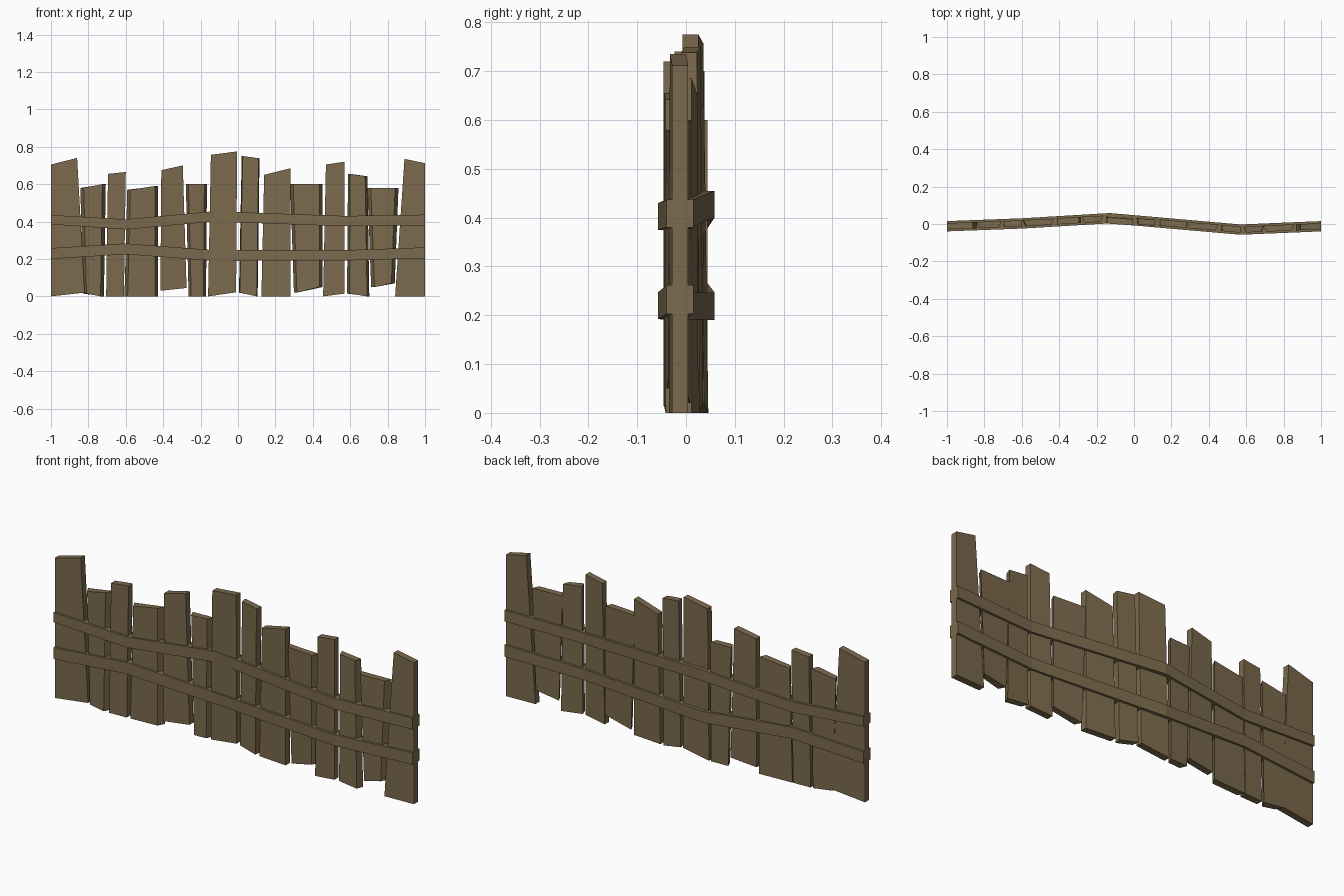
import bpy, bmesh

if "Cube" in bpy.data.objects:
    bpy.data.objects.remove(bpy.data.objects["Cube"])

wood = bpy.data.materials.new("weathered_brown_wood")
wood.diffuse_color = (0.2, 0.145, 0.075, 1)
wood.use_nodes = True
wood.node_tree.nodes["Principled BSDF"].inputs["Base Color"].default_value = wood.diffuse_color

# Gentle bend of the fence in plan: (x, y)
BEND = [(-1, -0.012), (-0.6, 0.003), (-0.13, 0.031), (0.57, -0.03), (1, -0.012)]


def bend_y(x):
    x = max(-1, min(1, x))
    for (x0, y0), (x1, y1) in zip(BEND, BEND[1:]):
        if x <= x1:
            return y0 + (y1 - y0) * (x - x0) / (x1 - x0)
    return BEND[-1][1]


def loft(name, rings):
    """Closed solid through a list of four-cornered rings."""
    bm = bmesh.new()
    rows = [[bm.verts.new(p) for p in r] for r in rings]
    for a, b in zip(rows, rows[1:]):
        for i in range(4):
            j = (i + 1) % 4
            bm.faces.new((a[i], a[j], b[j], b[i]))
    bm.faces.new(rows[0])
    bm.faces.new(rows[-1])
    bmesh.ops.recalc_face_normals(bm, faces=bm.faces)
    me = bpy.data.meshes.new(name)
    bm.to_mesh(me)
    bm.free()
    me.materials.append(wood)
    ob = bpy.data.objects.new(name, me)
    bpy.context.collection.objects.link(ob)
    return ob


def plank(name, bottom, top, flare, lean):
    """bottom/top: (x left, x right, z left, z right); flare widens the back."""
    t = 0.0165
    rings = []
    for (xl, xr, zl, zr), dy in ((bottom, 0), (top, lean)):
        yl, yr = bend_y(xl) + dy, bend_y(xr) + dy
        rings.append([(xl, yl - t, zl), (xr, yr - t, zr),
                      (xr + flare, yr + t, zr), (xl - flare, yl + t, zl)])
    loft(name, rings)


# Uneven planks, left to right: bottom edge, top edge, back flare, lean
PLANKS = [
    ((-1, -.82, 0, .02), (-1, -.86, .705, .74), 0, 0),
    ((-.81, -.735, .015, 0), (-.825, -.725, .58, .60), .018, 0),
    ((-.705, -.61, 0, 0), (-.695, -.60, .655, .665), 0, 0),
    ((-.59, -.445, 0, 0), (-.575, -.445, .57, .59), .017, 0),
    ((-.415, -.275, .03, .045), (-.41, -.295, .675, .70), 0, 0),
    ((-.25, -.185, 0, 0), (-.265, -.18, .60, .60), .014, 0),
    ((-.16, -.01, 0, .022), (-.145, -.005, .757, .775), 0, -.011),
    ((.01, .10, .02, 0), (.025, .11, .75, .738), .005, -.004),
    ((.125, .28, 0, 0), (.14, .28, .65, .685), 0, 0),
    ((.315, .435, .02, .05), (.295, .435, .60, .60), .016, 0),
    ((.455, .57, 0, .015), (.47, .57, .705, .72), 0, 0),
    ((.595, .69, .015, 0), (.60, .68, .655, .642), .012, 0),
    ((.73, .82, .05, .07), (.71, .84, .58, .58), .018, 0),
    ((.84, 1, 0, 0), (.89, 1, .735, .712), 0, 0),
]
for i, p in enumerate(PLANKS):
    # the last board keeps its outer edge flush with the fence end
    plank(f"plank_{i + 1}", *p)

# Two wavering rails wrapped around the planks: (bottom z, top z) at each bend
RAILS = {
    "upper_rail": [(.385, .435), (.358, .412), (.40, .455), (.375, .43), (.38, .437)],
    "lower_rail": [(.20, .258), (.225, .283), (.19, .247), (.192, .247), (.203, .262)],
}
for name, heights in RAILS.items():
    h = 0.0275
    loft(name, [[(x, y - h, z0), (x, y + h, z0), (x, y + h, z1), (x, y - h, z1)]
                for (x, y), (z0, z1) in zip(BEND, heights)])
